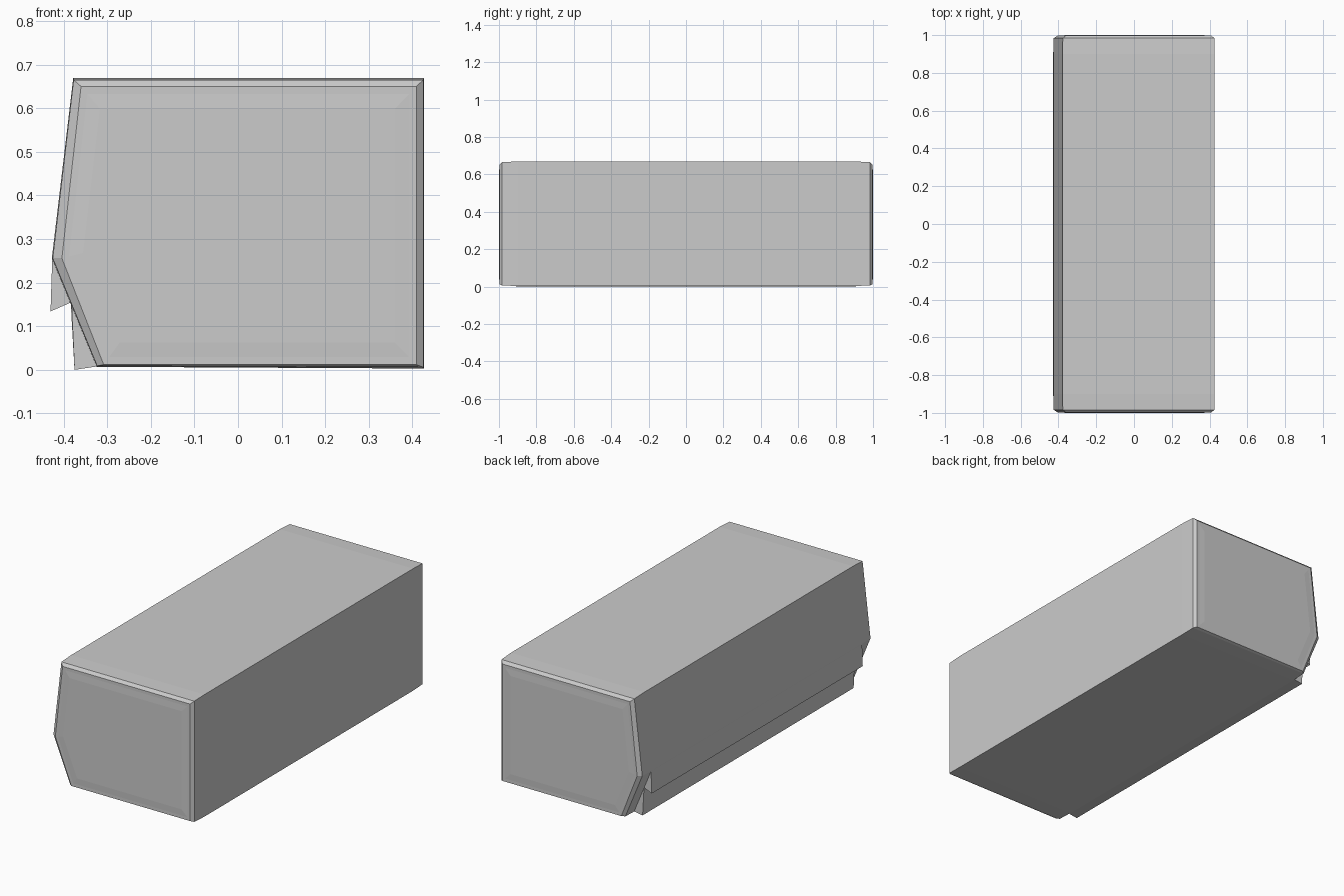
import bpy
import bmesh

if "Cube" in bpy.data.objects:
    bpy.data.objects.remove(bpy.data.objects["Cube"])


def loft(name, sections):
    """Skin a closed body through matching (y, [(x, z), ...]) sections."""
    bm = bmesh.new()
    rings = [[bm.verts.new((x, y, z)) for x, z in pts] for y, pts in sections]
    for a, b in zip(rings, rings[1:]):
        n = len(a)
        for i in range(n):
            j = (i + 1) % n
            bm.faces.new((a[i], a[j], b[j], b[i]))
    bm.faces.new(rings[0])
    bm.faces.new(rings[-1])
    bmesh.ops.recalc_face_normals(bm, faces=bm.faces)
    mesh = bpy.data.meshes.new(name)
    bm.to_mesh(mesh)
    bm.free()
    obj = bpy.data.objects.new(name, mesh)
    bpy.context.collection.objects.link(obj)
    return obj


# Body: five-sided profile, slightly tapered and chamfered at both ends
full = [(-0.378, 0.669), (0.427, 0.669), (0.427, 0.003), (-0.324, 0.007), (-0.427, 0.256)]
shoulder = [(-0.377, 0.665), (0.425, 0.665), (0.425, 0.006), (-0.323, 0.009), (-0.425, 0.256)]
cap = [(-0.360, 0.650), (0.409, 0.650), (0.409, 0.012), (-0.308, 0.012), (-0.404, 0.256)]
half = [(0.90, full), (0.984, shoulder), (0.998, cap)]
loft("body", [(-y, p) for y, p in reversed(half)] + half)

# Stepped skirt along the left side, stopping short of the ends
skirt = [(-0.426, 0.258), (-0.430, 0.134), (-0.382, 0.155),
         (-0.375, 0.0), (-0.322, 0.008), (-0.384, 0.158)]
loft("side_skirt", [(-0.91, skirt), (0.91, skirt)])

# End panels: very shallow crown on each end face
for name, s in (("front_panel", -1), ("back_panel", 1)):
    crown = [(x * 0.88, 0.33 + (z - 0.33) * 0.84) for x, z in cap]
    loft(name, [(s * 0.997, cap), (s * 1.0, crown)])
